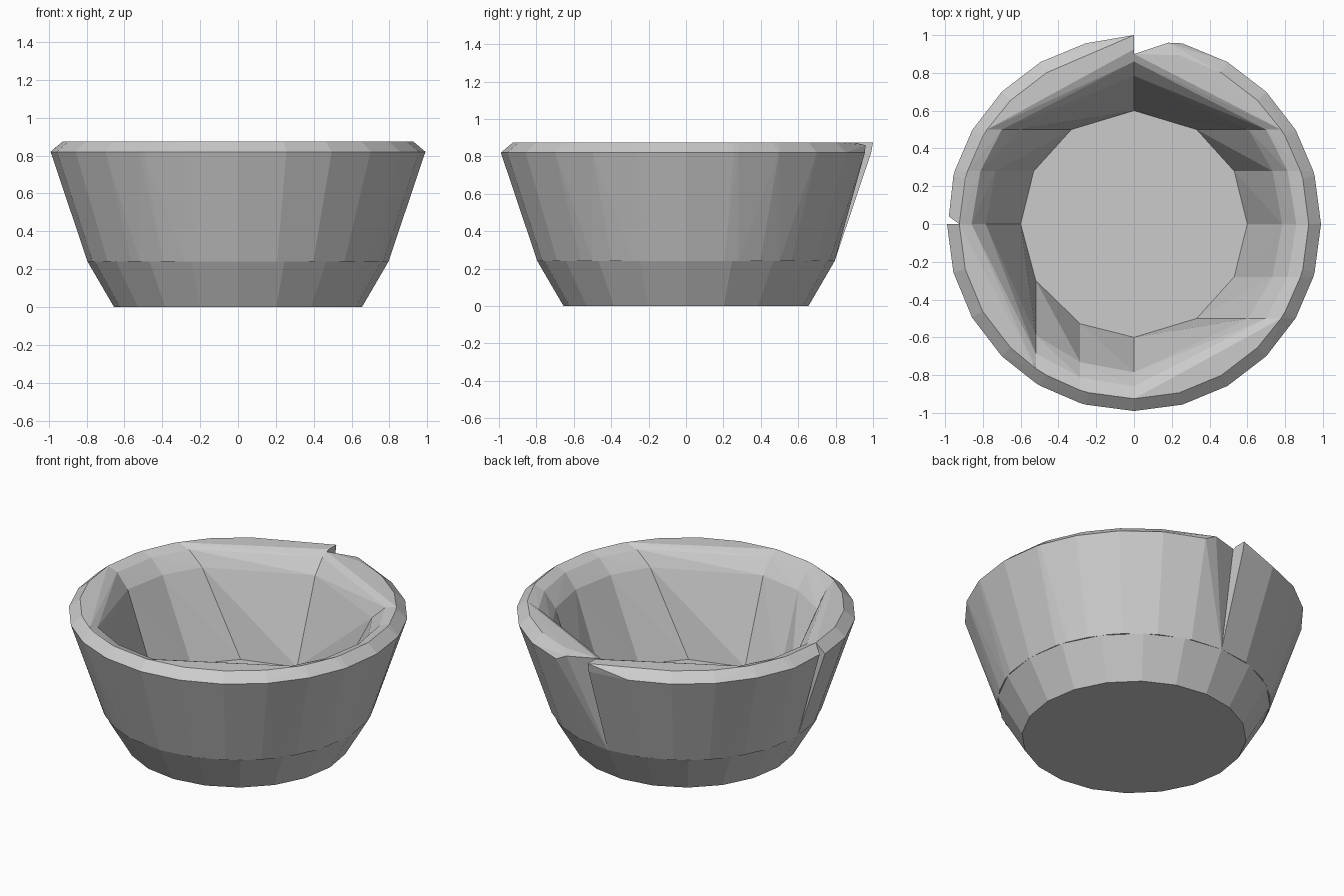
import bpy, bmesh, math

if "Cube" in bpy.data.objects:
    bpy.data.objects.remove(bpy.data.objects["Cube"])

BIG = 2.0
# Cross-section of the bowl wall: (radius, height)
WALL = [(0.60, 0.24), (0.785, 0.76), (0.86, 0.85), (0.925, 0.875),
        (0.99, 0.82), (0.795, 0.24)]


def hull(name, points):
    """Flat-faced convex chunk around a set of points."""
    bm = bmesh.new()
    for p in points:
        bm.verts.new(p)
    res = bmesh.ops.convex_hull(bm, input=bm.verts)
    loose = {g for g in res["geom_interior"] + res["geom_unused"]
             if isinstance(g, bmesh.types.BMVert)}
    bmesh.ops.delete(bm, geom=list(loose), context='VERTS')
    bmesh.ops.dissolve_limit(bm, angle_limit=0.01, verts=bm.verts, edges=bm.edges)
    bmesh.ops.recalc_face_normals(bm, faces=bm.faces)
    me = bpy.data.meshes.new(name)
    bm.to_mesh(me)
    bm.free()
    ob = bpy.data.objects.new(name, me)
    bpy.context.collection.objects.link(ob)
    return ob


def ring(r, z, box, sides=24):
    """Points of a circle inside a box, plus where it crosses the box sides."""
    x0, x1, y0, y1 = box
    pts = [(r * math.cos(math.tau * i / sides), r * math.sin(math.tau * i / sides))
           for i in range(sides)]
    for c in (x0, x1):
        if abs(c) <= r:
            s = math.sqrt(r * r - c * c)
            pts += [(c, s), (c, -s)]
    for c in (y0, y1):
        if abs(c) <= r:
            s = math.sqrt(r * r - c * c)
            pts += [(s, c), (-s, c)]
    e = 1e-5
    return [(x, y, z) for x, y in pts
            if x0 - e <= x <= x1 + e and y0 - e <= y <= y1 + e]


# Wall chunks: name -> x min, x max, y min, y max
chunks = {
    "wall_back_left": (-BIG, 0, 0.5, BIG),
    "wall_back_right": (0, BIG, 0.5, BIG),
    "wall_front_right": (0, BIG, -BIG, -0.5),
    "wall_front_left_outer": (-BIG, -0.52, -BIG, 0),
    "wall_front_left_middle": (-0.52, -0.285, -BIG, 0),
    "wall_front_left_inner": (-0.285, 0, -BIG, 0),
}
for i, (a, b) in enumerate([(-0.5, -0.28), (-0.28, 0), (0, 0.28), (0.28, 0.5)]):
    chunks[f"wall_right_{i}"] = (0, BIG, a, b)
    if a >= 0:
        chunks[f"wall_left_{i}"] = (-BIG, 0, a, b)

for name, box in chunks.items():
    pts = [p for r, z in WALL for p in ring(r, z, box)]
    # Chipped corner at the back seam
    if name == "wall_back_right":
        pts = [p for p in pts if not (p[0] < 0.15 and math.hypot(p[0], p[1]) > 0.9)]
        pts += [(0, 0.9, 0.87), (0.18, 0.96, 0.86)]
    # Raised lip at the back seam
    if name == "wall_back_left":
        pts.append((0, 1.0, 0.875))
    # Small chip at the left seam
    if name == "wall_left_2":
        pts = [p for p in pts if not (p[1] < 0.02 and p[0] < -0.93)]
        pts.append((-0.98, 0.04, 0.83))
    hull(name, pts)

# Solid foot
full = (-BIG, BIG, -BIG, BIG)
hull("base", ring(0.655, 0, full, 20) + ring(0.795, 0.24, full, 20))
